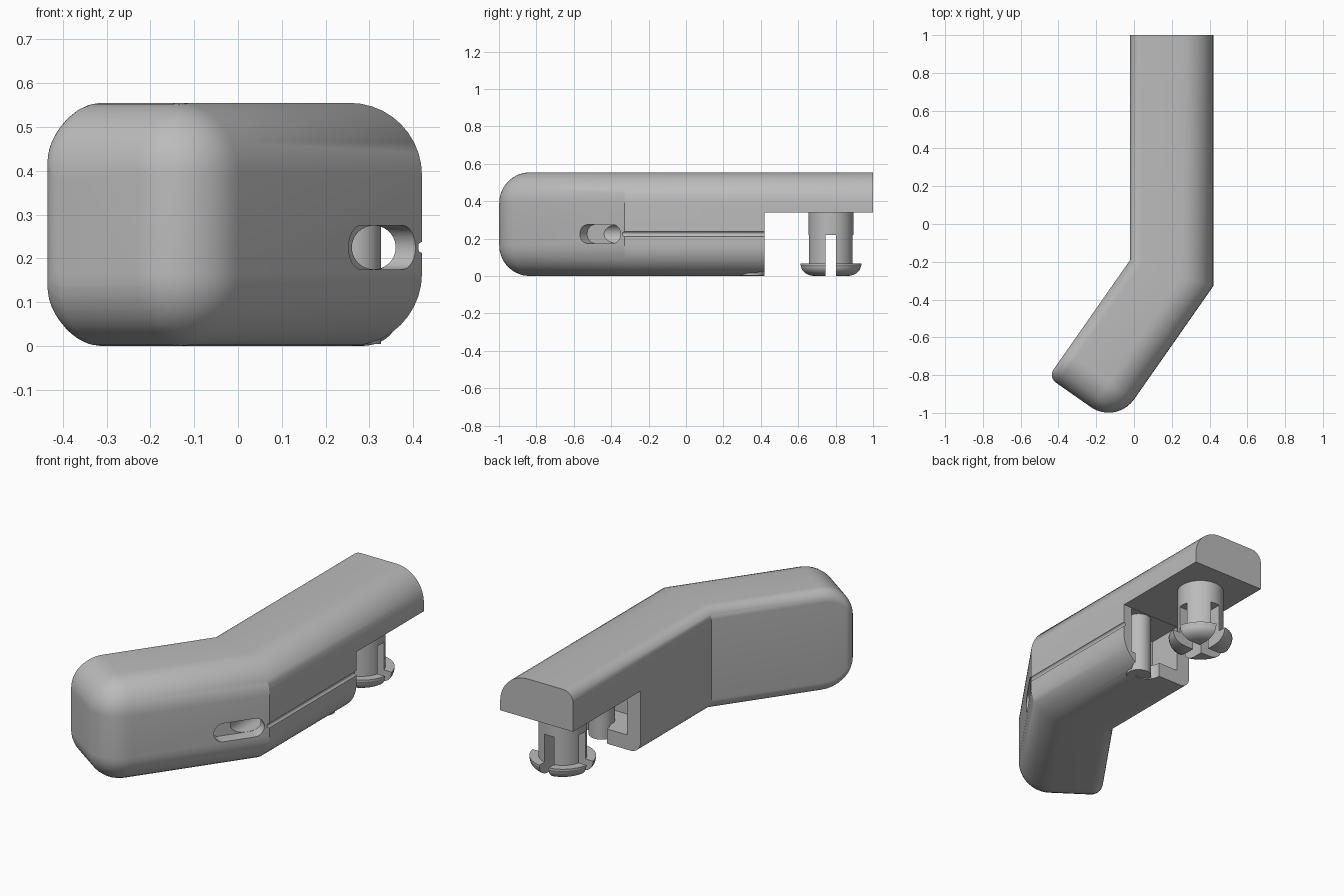
import bpy, bmesh
from math import sin, cos, tan, pi, radians, sqrt
from mathutils import Matrix, Vector

cube = bpy.data.objects.get("Cube")
if cube:
    bpy.data.objects.remove(cube, do_unlink=True)

# One plain grey for everything
grey = bpy.data.materials.new("Grey plastic")
grey.use_nodes = True
colour = (0.5, 0.5, 0.5, 1)
grey.diffuse_color = colour
grey.node_tree.nodes["Principled BSDF"].inputs["Base Color"].default_value = colour

WIDTH, HEIGHT = 0.44, 0.555
BIG, SMALL, EDGE = 0.165, 0.05, 0.06     # outer, end and inner edge radii
BEND = radians(35)
TIP = 0.925                              # end of the bent arm along its axis
ALONG = Vector((-sin(BEND), -cos(BEND), 0))
ACROSS = Vector((cos(BEND), -sin(BEND), 0))
STEP_Y, STEP_Z = 0.42, 0.34
STEPS = 10


def new_object(name, bm):
    bmesh.ops.recalc_face_normals(bm, faces=bm.faces)
    mesh = bpy.data.meshes.new(name)
    bm.to_mesh(mesh)
    bm.free()
    obj = bpy.data.objects.new(name, mesh)
    bpy.context.collection.objects.link(obj)
    mesh.materials.append(grey)
    return obj


def box(name, low, high):
    bm = bmesh.new()
    low, high = Vector(low), Vector(high)
    bmesh.ops.create_cube(bm, size=1, matrix=Matrix.Translation((low + high) / 2)
                          @ Matrix.Diagonal((*(high - low), 1)))
    return new_object(name, bm)


def rod(name, start, end, radius, sides=40):
    bm = bmesh.new()
    start, end = Vector(start), Vector(end)
    axis = end - start
    turn = axis.to_track_quat("Z", "Y").to_matrix().to_4x4()
    bmesh.ops.create_cone(bm, cap_ends=True, segments=sides, radius1=radius, radius2=radius,
                          depth=axis.length, matrix=Matrix.Translation((start + end) / 2) @ turn)
    return new_object(name, bm)


def carve(obj, cutter):
    mod = obj.modifiers.new("carve", "BOOLEAN")
    mod.operation, mod.solver, mod.object = "DIFFERENCE", "EXACT", cutter
    bpy.ops.object.select_all(action="DESELECT")
    bpy.context.view_layer.objects.active = obj
    obj.select_set(True)
    bpy.ops.object.modifier_apply(modifier=mod.name)
    bpy.data.objects.remove(cutter, do_unlink=True)


def smooth(obj):
    bpy.ops.object.select_all(action="DESELECT")
    bpy.context.view_layer.objects.active = obj
    obj.select_set(True)
    bpy.ops.object.shade_smooth_by_angle(angle=radians(30))


def inset(s, radius):
    """How far a rounded end has drawn in at distance s."""
    past = min(s - (TIP - radius), radius)
    return radius - sqrt(max(radius ** 2 - past ** 2, 0)) if past > 0 else 0


def section(s):
    """Rounded cross-section as (across, height) pairs."""
    d, d_in = inset(s, BIG), inset(s, SMALL)
    outer, inner = max(BIG - d, 0.004), max(EDGE - d_in, 0.004)
    left, right, low, high = d_in, WIDTH - d, d, HEIGHT - d
    corners = [(right - outer, high - outer, outer), (left + inner, high - inner, inner),
               (left + inner, low + inner, inner), (right - outer, low + outer, outer)]
    return [(u + r * cos((q + i / STEPS) * pi / 2), z + r * sin((q + i / STEPS) * pi / 2))
            for q, (u, z, r) in enumerate(corners) for i in range(STEPS + 1)]


# Bent body: straight rear half, mitred bend, rounded front end
plain = section(0)
rings = [[Vector((u - 0.02, 1, z)) for u, z in plain],
         [Vector((u - 0.02, -0.19 - u * tan(BEND / 2), z)) for u, z in plain]]
stations = {TIP - r + r * sin(i / 9 * pi / 2) for r in (BIG, SMALL) for i in range(10)}
for s in sorted(round(v, 5) for v in stations):
    rings.append([ALONG * s + ACROSS * (0.093 + u) + Vector((0, 0, z)) for u, z in section(s)])
bm = bmesh.new()
loops = [[bm.verts.new(p) for p in ring] for ring in rings]
for a, b in zip(loops, loops[1:]):
    for i in range(len(a)):
        j = (i + 1) % len(a)
        bm.faces.new((a[i], a[j], b[j], b[i]))
bm.faces.new(loops[0])
bm.faces.new(loops[-1])
body = new_object("body", bm)

# Step under the rear, pocket, bore to the slot, side groove and post notch
carve(body, box("step_cut", (-1, STEP_Y, -1), (1, 2, STEP_Z)))
carve(body, box("pocket_cut", (0.06, 0.22, 0.08), (0.37, 0.5, STEP_Z - 0.002)))
carve(body, rod("bore_cut", (0.31, -0.75, 0.225), (0.31, 0.3, 0.225), 0.05))
carve(body, rod("groove_cut", (0.423, -0.34, 0.225), (0.423, 0.5, 0.225), 0.013, 16))
carve(body, rod("notch_cut", (0.262, STEP_Y, -0.1), (0.262, STEP_Y, 0.2), 0.08))

# Long rounded slot in the bent outer face
bm = bmesh.new()
centre = Vector((0.33, -0.46, 0.225))
outline = []
for side in (1, -1):
    for i in range(13):
        a = -pi / 2 + i / 12 * pi
        outline.append(centre + ALONG * side * (0.083 + 0.05 * cos(a))
                       + Vector((0, 0, side * 0.05 * sin(a))))
face = bm.faces.new([bm.verts.new(p - ACROSS * 0.07) for p in outline])
moved = bmesh.ops.extrude_face_region(bm, geom=[face])["geom"]
bmesh.ops.translate(bm, vec=ACROSS * 0.2, verts=[g for g in moved if isinstance(g, bmesh.types.BMVert)])
carve(body, new_object("slot_cut", bm))
smooth(body)

# Upright post inside the pocket
smooth(rod("pocket_post", (0.262, 0.35, 0.004), (0.262, 0.35, STEP_Z + 0.01), 0.065))

# Snap peg: lathed stem and domed head, split crosswise
PEG_X, PEG_Y = 0.2, 0.775
profile = [(0, STEP_Z + 0.01), (0.12, STEP_Z + 0.01), (0.12, 0.068), (0.165, 0.068), (0.165, 0.058)]
profile += [(0.085 + 0.078 * cos(a), 0.055 - 0.055 * sin(a)) for a in [i / 8 * pi / 2 for i in range(9)]]
profile.append((0, 0))
bm = bmesh.new()
verts = [bm.verts.new((r, 0, z)) for r, z in profile]
edges = [bm.edges.new(pair) for pair in zip(verts, verts[1:])]
bmesh.ops.spin(bm, geom=verts + edges, cent=(0, 0, 0), axis=(0, 0, 1), angle=2 * pi, steps=48)
bmesh.ops.remove_doubles(bm, verts=bm.verts, dist=0.0005)
bmesh.ops.translate(bm, vec=(PEG_X, PEG_Y, 0), verts=bm.verts)
peg = new_object("snap_peg", bm)
for half_x, half_y in ((0.3, 0.028), (0.028, 0.3)):
    carve(peg, box("peg_split", (PEG_X - half_x, PEG_Y - half_y, -0.1),
                   (PEG_X + half_x, PEG_Y + half_y, 0.22)))
smooth(peg)
